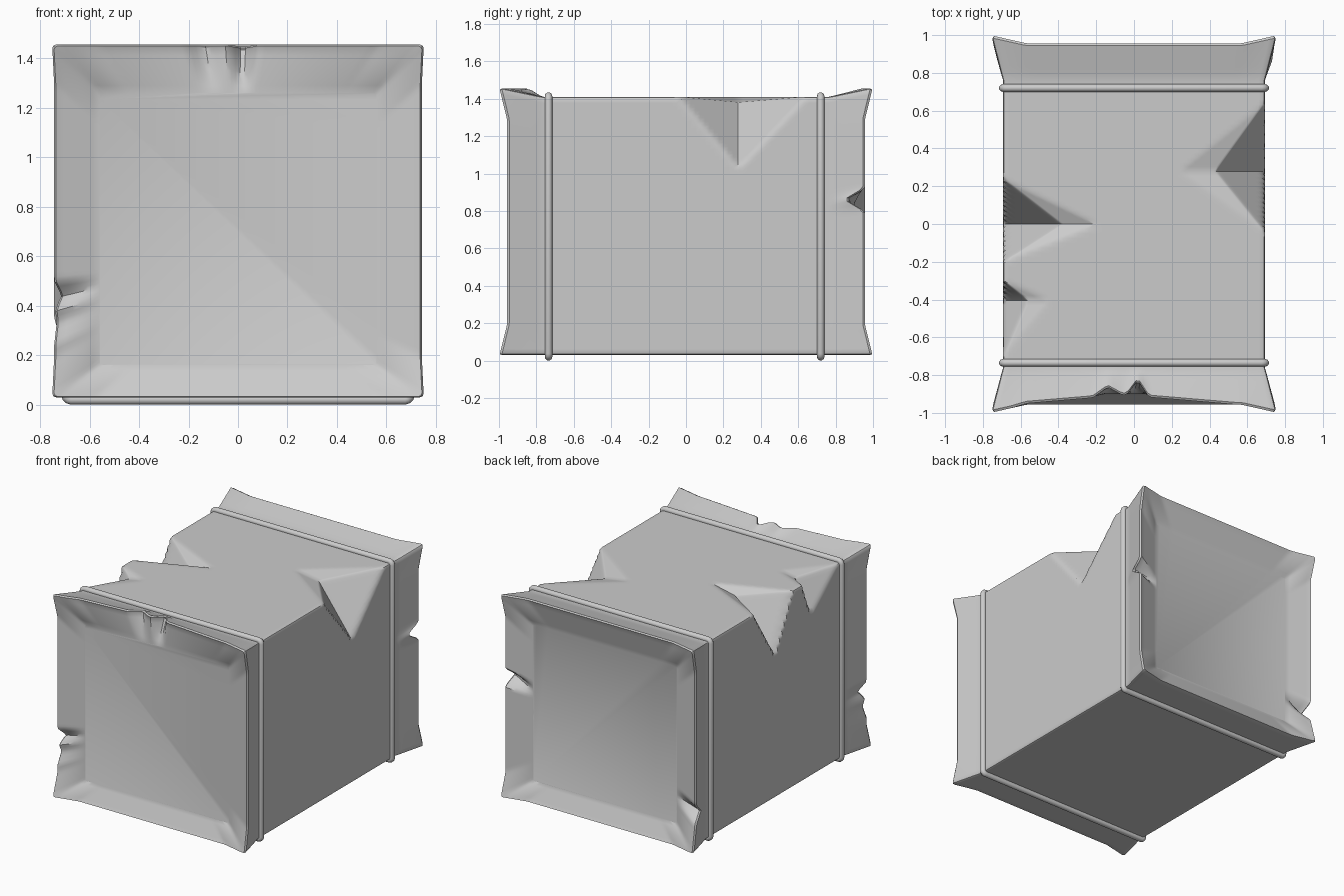
import bpy, bmesh, math
from mathutils import Vector

if "Cube" in bpy.data.objects:
    bpy.data.objects.remove(bpy.data.objects["Cube"])

N = 72  # points along each side of a cross-section


def unit_ring():
    # square loop with tiny chamfered corners, in -1..1 coordinates
    line = [-0.98 + 1.96 * i / (N - 1) for i in range(N)]
    pts, c = [], 0.994
    pts += [(t, -1) for t in line] + [(c, -c)]
    pts += [(1, t) for t in line] + [(c, c)]
    pts += [(-t, 1) for t in line] + [(-c, c)]
    pts += [(-1, -t) for t in line] + [(-c, -c)]
    return pts


UNIT = unit_ring()

# rim nicks: end sign, x, z, depth, width, sideways push
NICKS = [
    (-1, -0.14, 1.455, 0.05, 0.08, (0, 0)),
    (-1, 0.02, 1.455, 0.085, 0.06, (0, -0.01)),
    (-1, -0.05, 1.455, 0.05, 0.6, (0, 0)),
    (-1, -0.745, 0.44, 0.06, 0.06, (0.03, 0)),
    (-1, -0.745, 0.33, 0.03, 0.09, (0.01, 0)),
    (1, 0.745, 0.86, 0.10, 0.06, (-0.015, 0)),
    (1, -0.745, 0.28, 0.08, 0.07, (0.02, 0)),
]

# long-edge dents: x sign, y centre, half widths (minus, plus), top reach, side reach, push x, push z
DENTS = [
    (1, 0.28, 0.32, 0.36, 0.45, 0.38, 0.26, 0.03),
    (-1, 0.0, 0.20, 0.24, 0.50, 0.38, 0.31, 0.04),
    (-1, -0.40, 0.30, 0.10, 0.25, 0.25, 0.13, 0.02),
]


def end_ring(s, y, w, z0, z1, k):
    # k = how much this ring belongs to the rim (0..1)
    out = []
    for u, v in UNIT:
        corner = max(0, (min(abs(u), abs(v)) - 0.77) / 0.23)
        x, z, yy = u * w, (z0 + z1) / 2 + v * (z1 - z0) / 2, y + 0.04 * corner * k
        x += math.copysign(0.008 * corner * k, u)
        rx, rz = u * 0.745, 0.742 + v * 0.713
        for ns, nx, nz, dep, wid, push in NICKS:
            if ns == s:
                t = max(0, 1 - math.hypot(rx - nx, rz - nz) / wid) * k
                yy -= dep * t
                x += push[0] * t
                z += push[1] * t
        out.append(Vector((x, s * yy, z)))
    return out


def body_ring(y):
    out = []
    for u, v in UNIT:
        x, z = u * 0.693, 0.72 + v * 0.69
        p = Vector((x, y, z))
        for sx, cy, wm, wp, top, side, dx, dz in DENTS:
            d = y - cy
            a = abs(d) / (wp if d > 0 else wm)
            t = max(0, 1 - a - abs(0.693 - sx * x) / top - (1.41 - z) / side)
            p.x -= sx * dx * t
            p.z -= dz * t
        out.append(p)
    return out


def lerp_rings(s, a, b, n):
    return [end_ring(s, *[a[j] + (b[j] - a[j]) * i / n for j in range(5)]) for i in range(n)]


def end_section(s):
    # recessed panel edge -> sloping strip -> lip -> flared collar
    panel = (0.90, 0.56, 0.16, 1.26, 0)
    inner = (0.952, 0.727, 0.04, 1.442, 1)
    lip = (0.956, 0.736, 0.033, 1.45, 1)
    outer = (0.945, 0.743, 0.03, 1.456, 1)
    collar = (0.77, 0.696, 0.03, 1.411, 0)
    return (lerp_rings(s, panel, inner, 6) + lerp_rings(s, inner, lip, 1)
            + lerp_rings(s, lip, outer, 1) + lerp_rings(s, outer, collar, 6))


# dented crate shell
rings = end_section(-1)
rings += [body_ring(-0.76 + 1.52 * i / 60) for i in range(61)]
rings += end_section(1)[::-1]
bm = bmesh.new()
loops = [[bm.verts.new(p) for p in r] for r in rings]
M = len(UNIT)
for a, b in zip(loops, loops[1:]):
    for i in range(M):
        bm.faces.new((a[i], a[(i + 1) % M], b[(i + 1) % M], b[i]))
bm.faces.new(loops[0])
bm.faces.new(loops[-1])
bmesh.ops.recalc_face_normals(bm, faces=bm.faces)
mesh = bpy.data.meshes.new("crate_shell")
bm.to_mesh(mesh)
bm.free()
shell = bpy.data.objects.new("crate_shell", mesh)
bpy.context.collection.objects.link(shell)
bpy.context.view_layer.objects.active = shell
shell.select_set(True)
bpy.ops.object.shade_smooth_by_angle(angle=math.radians(30))


# round straps around the body
def strap(name, y, w=0.695, z0=0.02, z1=1.415, r=0.02):
    cu = bpy.data.curves.new(name, 'CURVE')
    cu.dimensions = '3D'
    cu.bevel_depth = 0.02
    cu.bevel_resolution = 3
    pts = []
    corners = ((w - r, z0 + r), (w - r, z1 - r), (r - w, z1 - r), (r - w, z0 + r))
    for q, (cx, cz) in enumerate(corners):
        for i in range(4):
            a = math.radians(-90 + 90 * q + 30 * i)
            pts.append((cx + r * math.cos(a), y, cz + r * math.sin(a), 1))
    sp = cu.splines.new('POLY')
    sp.points.add(len(pts) - 1)
    for p, co in zip(sp.points, pts):
        p.co = co
    sp.use_cyclic_u = True
    bpy.context.collection.objects.link(bpy.data.objects.new(name, cu))


strap("front_strap", -0.735)
strap("back_strap", 0.72)
